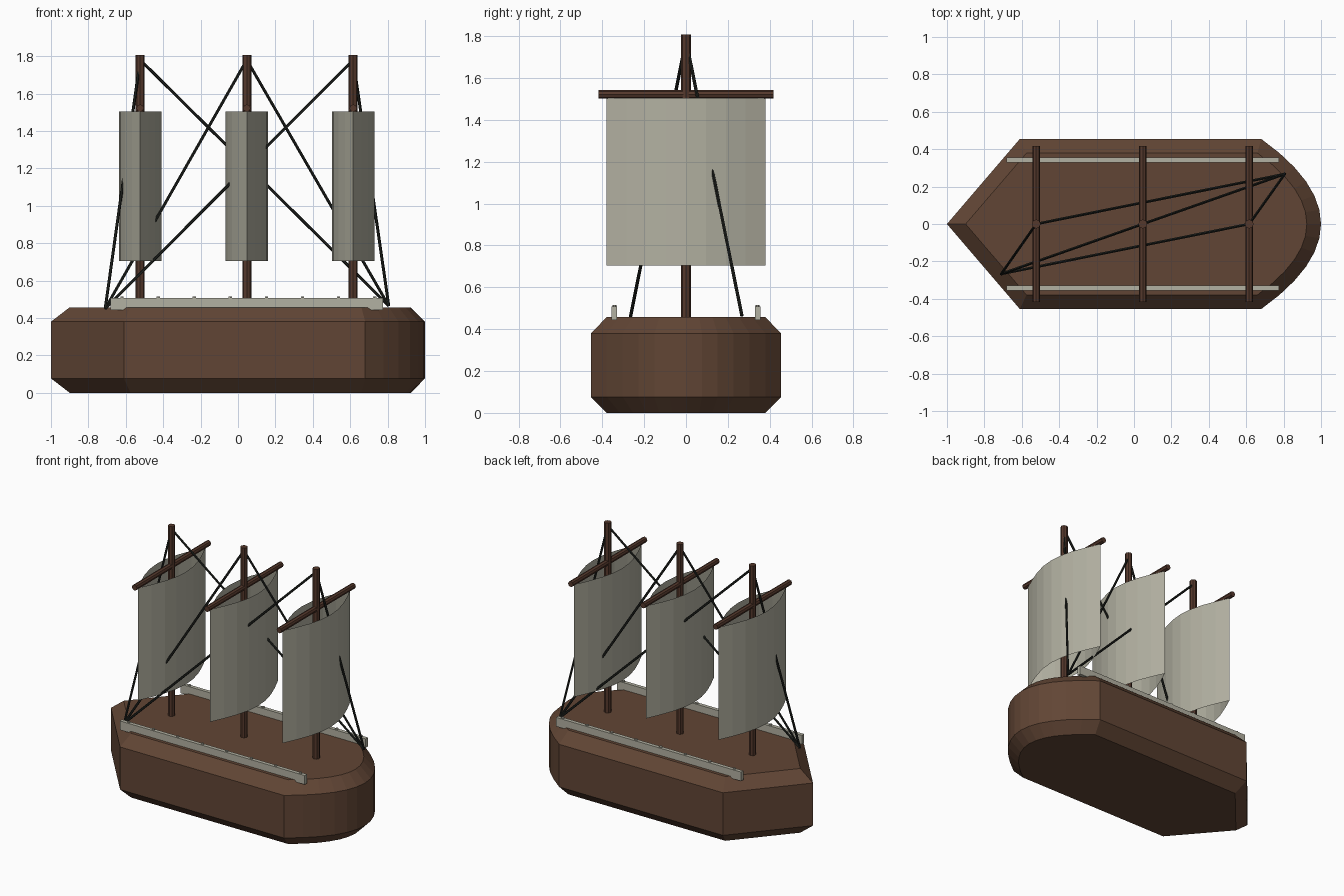
import bpy, bmesh, math
from mathutils import Vector

if "Cube" in bpy.data.objects:
    bpy.data.objects.remove(bpy.data.objects["Cube"])


def material(name, rgb):
    m = bpy.data.materials.new(name)
    m.diffuse_color = (*rgb, 1)
    m.use_nodes = True
    m.node_tree.nodes["Principled BSDF"].inputs["Base Color"].default_value = m.diffuse_color
    return m


HULL = material("hull_wood", (0.12, 0.06, 0.035))
SPAR = material("spar_wood", (0.09, 0.04, 0.025))
CANVAS = material("canvas", (0.45, 0.44, 0.36))
ROPE = material("rope", (0.015, 0.017, 0.014))


def finish(name, bm, mat):
    mesh = bpy.data.meshes.new(name)
    bm.to_mesh(mesh)
    bm.free()
    mesh.materials.append(mat)
    ob = bpy.data.objects.new(name, mesh)
    bpy.context.collection.objects.link(ob)
    return ob


def rod(name, a, b, r, sides, mat):
    a, b = Vector(a), Vector(b)
    bm = bmesh.new()
    bmesh.ops.create_cone(bm, cap_ends=True, segments=sides, radius1=r,
                          radius2=r, depth=(b - a).length)
    ob = finish(name, bm, mat)
    ob.location = (a + b) / 2
    ob.rotation_euler = (b - a).to_track_quat('Z', 'Y').to_euler()
    return ob


def box(name, centre, size, mat):
    bm = bmesh.new()
    bmesh.ops.create_cube(bm, size=1)
    bmesh.ops.scale(bm, vec=size, verts=bm.verts)
    ob = finish(name, bm, mat)
    ob.location = centre
    return ob


# hull: pointed at one end, parabolic curve at the other, chamfered rims
def outline(tip, shoulder, half, corner, nose, n=12):
    pts = [(tip, 0), (shoulder, -half)]
    for i in range(n + 1):
        t = 2 * i / n - 1
        pts.append((nose - (nose - corner) * t * t, half * t))
    return pts + [(shoulder, half)]


outer = outline(-1, -0.61, 0.455, 0.68, 1)
inner = outline(-0.9, -0.575, 0.379, 0.66, 0.924)
bm = bmesh.new()
rings = [[bm.verts.new((x, y, z)) for x, y in pts]
         for pts, z in ((inner, 0), (outer, 0.077), (outer, 0.38), (inner, 0.457))]
for lo, hi in zip(rings, rings[1:]):
    for i in range(len(lo)):
        j = (i + 1) % len(lo)
        bm.faces.new((lo[i], lo[j], hi[j], hi[i]))
bm.faces.new(rings[0][::-1])
bm.faces.new(rings[-1])
finish("hull", bm, HULL)


# sail: two bulging sheets meeting at the side edges, open above and below
def sail(name, x, n=8, half=0.38, bulge=0.113):
    bm = bmesh.new()
    loop = []
    for i in range(2 * n):
        u = math.pi * i / n
        k = i / n if i <= n else 2 - i / n
        px, py = x + bulge * math.sin(u), half * (2 * k - 1)
        loop.append([bm.verts.new((px, py, z)) for z in (0.705, 1.505)])
    for i in range(2 * n):
        a, b = loop[i], loop[(i + 1) % (2 * n)]
        bm.faces.new((a[0], b[0], b[1], a[1]))
    finish(name, bm, CANVAS)


# masts with yards, sails and rigging to the two deck anchors
anchors = [(-0.71, -0.267, 0.45), (0.806, 0.267, 0.465)]
for i, x in enumerate((-0.523, 0.047, 0.616)):
    rod(f"mast_{i}", (x, 0, 0.43), (x, 0, 1.807), 0.024, 8, SPAR)
    rod(f"yard_{i}", (x, -0.417, 1.522), (x, 0.417, 1.522), 0.02, 8, SPAR)
    sail(f"sail_{i}", x)
    for j, a in enumerate(anchors):
        rod(f"rigging_{i}_{j}", a, (x, 0, 1.78), 0.008, 6, ROPE)

# railings with small posts
for side, s in (("front", -1), ("back", 1)):
    y = 0.342 * s
    box(f"rail_{side}", (0.046, y, 0.476), (1.456, 0.026, 0.064), CANVAS)
    for k in range(8):
        px = -0.62 + 0.193 * k
        rod(f"post_{side}_{k}", (px, y, 0.45), (px, y, 0.516), 0.01, 6, CANVAS)
